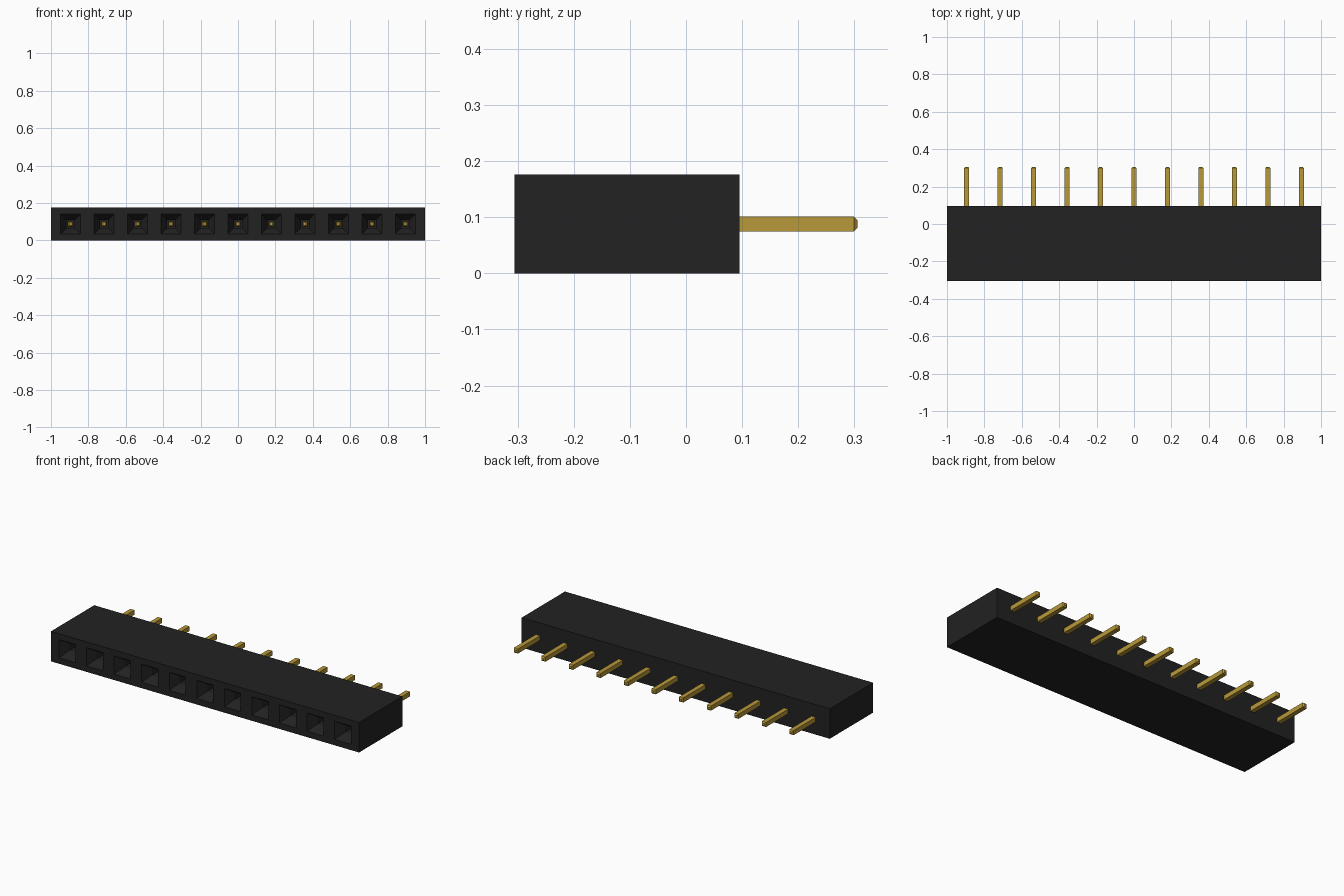
import bpy, bmesh

if "Cube" in bpy.data.objects:
    bpy.data.objects.remove(bpy.data.objects["Cube"], do_unlink=True)

COUNT, PITCH = 11, 0.179
FRONT, BACK, TOP = -0.306, 0.095, 0.176
MID = TOP / 2
PIN = 0.0135          # half width of a pin
PIN_START, PIN_END = -0.21, 0.306


def material(name, rgb):
    m = bpy.data.materials.new(name)
    m.use_nodes = True
    m.diffuse_color = (*rgb, 1)
    m.node_tree.nodes["Principled BSDF"].inputs["Base Color"].default_value = (*rgb, 1)
    return m


black = material("black plastic", (0.016, 0.016, 0.016))
gold = material("gold metal", (0.48, 0.315, 0.04))


def ring(bm, x0, x1, z0, z1, y):
    """Rectangle of vertices facing the front."""
    return [bm.verts.new((x, y, z)) for x, z in ((x0, z0), (x1, z0), (x1, z1), (x0, z1))]


def square(bm, x, half, y):
    return ring(bm, x - half, x + half, MID - half, MID + half, y)


def bridge(bm, a, b, sides=range(4)):
    for i in sides:
        j = (i + 1) % 4
        bm.faces.new((a[i], a[j], b[j], b[i]))


def finish(bm, name, mat):
    bmesh.ops.remove_doubles(bm, verts=bm.verts, dist=1e-5)
    bmesh.ops.recalc_face_normals(bm, faces=bm.faces)
    mesh = bpy.data.meshes.new(name)
    bm.to_mesh(mesh)
    bm.free()
    mesh.materials.append(mat)
    obj = bpy.data.objects.new(name, mesh)
    bpy.context.collection.objects.link(obj)
    return obj


centres = [(i - (COUNT - 1) / 2) * PITCH for i in range(COUNT)]

# Housing: one cell per contact, each with a funnel leading into a square hole
bm = bmesh.new()
for i, x in enumerate(centres):
    left = -1 if i == 0 else x - PITCH / 2
    right = 1 if i == COUNT - 1 else x + PITCH / 2
    back = ring(bm, left, right, 0, TOP, BACK)
    front = ring(bm, left, right, 0, TOP, FRONT)
    outer_sides = [0, 2] + ([3] if i == 0 else []) + ([1] if i == COUNT - 1 else [])
    bm.faces.new(back)
    bridge(bm, back, front, outer_sides)
    mouth = square(bm, x, 0.053, FRONT)
    throat = square(bm, x, 0.022, FRONT + 0.05)
    floor = square(bm, x, 0.022, PIN_START + 0.03)
    bridge(bm, front, mouth)
    bridge(bm, mouth, throat)
    bridge(bm, throat, floor)
    bm.faces.new(floor)
finish(bm, "housing", black)

# Pins: square bars with chamfered tips at both ends
for i, x in enumerate(centres):
    bm = bmesh.new()
    loops = [square(bm, x, h, y) for h, y in (
        (PIN * 0.5, PIN_START), (PIN, PIN_START + 0.007),
        (PIN, PIN_END - 0.007), (PIN * 0.5, PIN_END))]
    for a, b in zip(loops, loops[1:]):
        bridge(bm, a, b)
    bm.faces.new(loops[0])
    bm.faces.new(loops[-1])
    finish(bm, f"pin_{i + 1}", gold)
